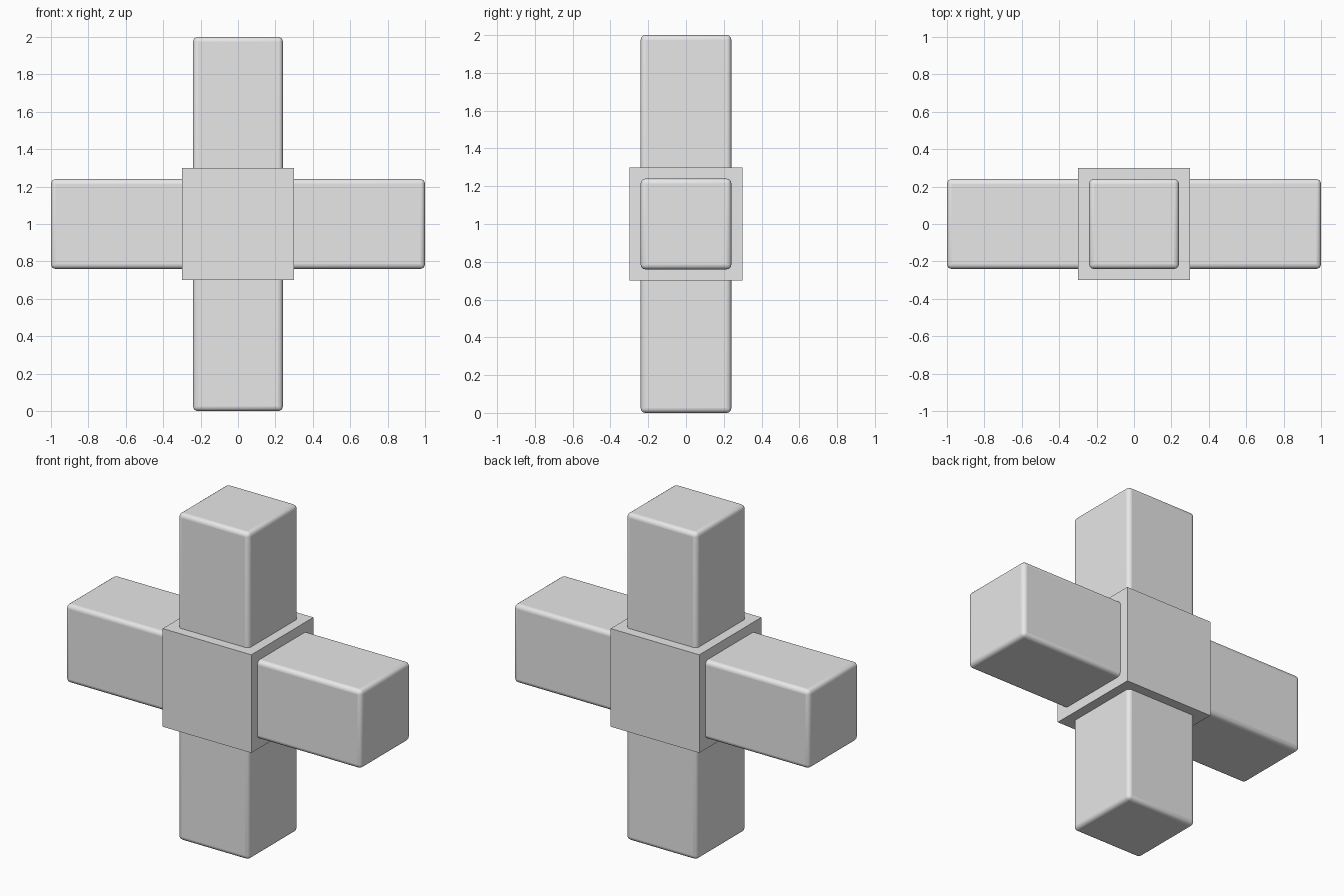
import bpy
import math

cube = bpy.data.objects.get("Cube")
if cube:
    bpy.data.objects.remove(cube, do_unlink=True)

CENTRE = (0, 0, 1)
ARM = 0.48      # thickness of the bars
LENGTH = 2.0    # full span of the bars
HUB = 0.6       # size of the central block

grey = bpy.data.materials.new("light grey")
grey.use_nodes = True
colour = (0.8, 0.8, 0.8, 1)
grey.diffuse_color = colour
grey.node_tree.nodes["Principled BSDF"].inputs["Base Color"].default_value = colour


def block(name, size, bevel=0):
    """Add a centred box, optionally with rounded edges."""
    bpy.ops.mesh.primitive_cube_add(size=1, location=CENTRE)
    obj = bpy.context.object
    obj.name = name
    obj.scale = size
    bpy.ops.object.transform_apply(location=False, rotation=False, scale=True)
    obj.data.materials.append(grey)
    if bevel:
        mod = obj.modifiers.new("rounded edges", "BEVEL")
        mod.width = bevel
        mod.segments = 4
        bpy.ops.object.shade_smooth_by_angle(angle=math.radians(40))
    return obj


# Sharp-edged central block
block("hub", (HUB, HUB, HUB))

# Rounded bars passing through the hub
block("upright_bar", (ARM, ARM, LENGTH), 0.025)
block("cross_bar", (LENGTH, ARM, ARM), 0.025)
